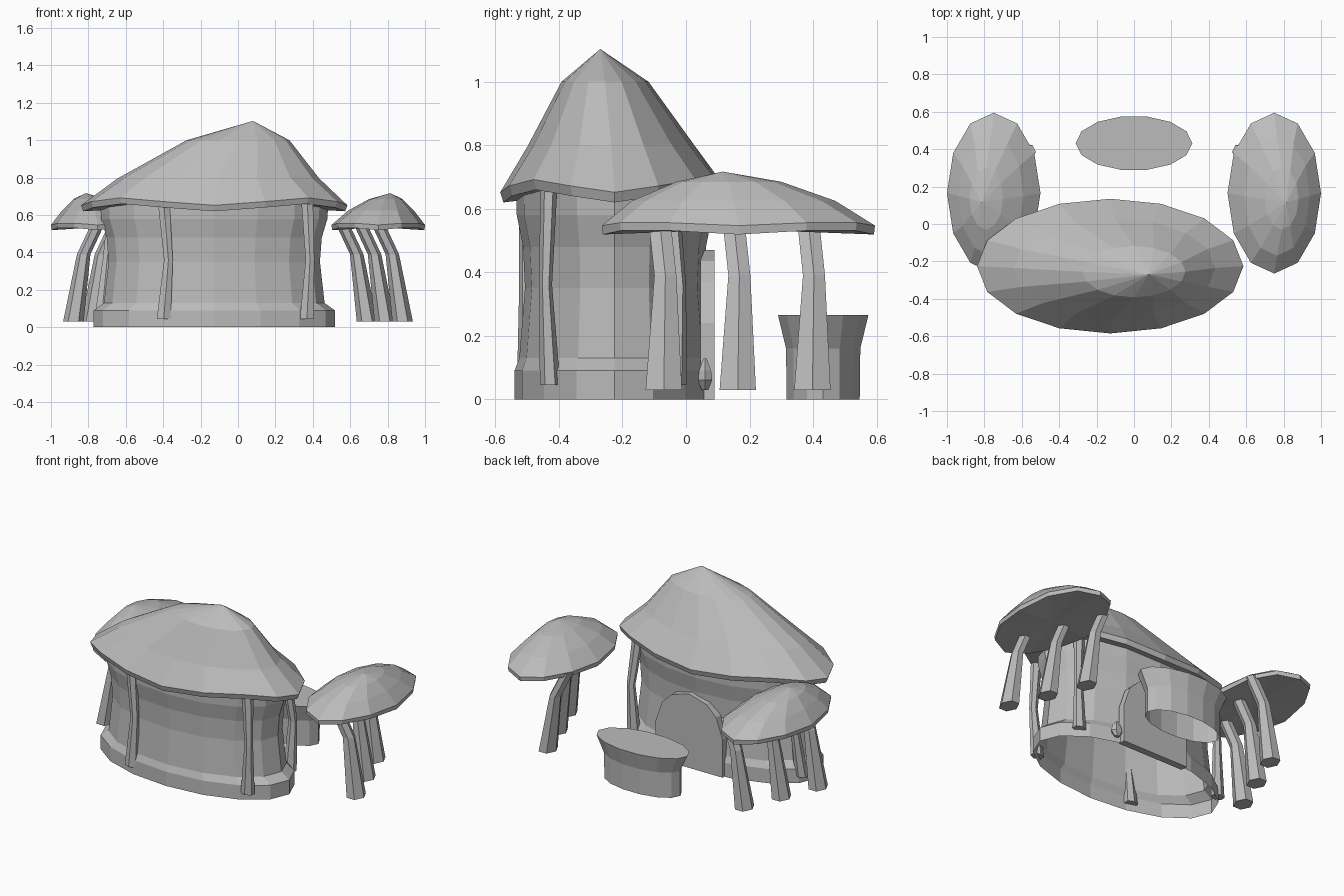
import bpy, bmesh
from math import sin, cos, pi

cube = bpy.data.objects.get("Cube")
if cube:
    bpy.data.objects.remove(cube)

GREY = (0.5, 0.5, 0.5, 1)
clay = bpy.data.materials.new("plain grey")
clay.use_nodes = True
clay.diffuse_color = GREY
clay.node_tree.nodes["Principled BSDF"].inputs["Base Color"].default_value = GREY


def finish(name, bm):
    bmesh.ops.remove_doubles(bm, verts=bm.verts, dist=0.0005)
    bmesh.ops.recalc_face_normals(bm, faces=bm.faces)
    mesh = bpy.data.meshes.new(name)
    bm.to_mesh(mesh)
    bm.free()
    mesh.materials.append(clay)
    obj = bpy.data.objects.new(name, mesh)
    bpy.context.collection.objects.link(obj)
    return obj


def loft(name, rings, n, bottom=False, top=False, turn=0):
    """Skin a stack of elliptical rings: (x, y, z, radius x, radius y, wave)."""
    bm = bmesh.new()
    loops = []
    for x, y, z, rx, ry, *wave in rings:
        amp = wave[0] if wave else 0
        angles = [2 * pi * (i + turn) / n for i in range(n)]
        loops.append([bm.verts.new((x + rx * cos(a), y + ry * sin(a), z - amp * cos(4 * a)))
                      for a in angles])
    for low, high in zip(loops, loops[1:]):
        for i in range(n):
            j = (i + 1) % n
            bm.faces.new((low[i], low[j], high[j], high[i]))
    if bottom:
        bm.faces.new(loops[0][::-1])
    if top:
        bm.faces.new(loops[-1])
    return finish(name, bm)


# Hut: plinth and wall in one hollow shell
HX, HY = -0.127, -0.225
wall = [(0, .645, .315), (.09, .645, .315), (.13, .59, .30), (.35, .565, .282),
        (.48, .575, .288), (.58, .605, .308), (.67, .61, .31)]
loft("hut_wall", [(HX, HY, z, rx, ry) for z, rx, ry in wall], 16)

# Large drooping roof with an off-centre peak
loft("hut_roof", [(HX, HY, .66, 0, 0),
                  (HX, HY, .64, .70, .35, .02),
                  (HX, HY, .672, .712, .36, .02),
                  (-.105, -.235, .80, .54, .265, .005),
                  (0, -.255, 1.0, .275, .137),
                  (.08, -.27, 1.103, 0, 0)], 16)

# Bent posts around the wall: bottom, knee and top positions
posts = {"front_right_post": ((-.397, -.50), (-.372, -.505), (-.397, -.50)),
         "front_left_post": ((.368, -.428), (.385, -.442), (.37, -.432)),
         "back_left_post": ((.385, -.03), (.40, -.02), (.37, -.05)),
         "back_right_post": ((-.73, -.12), (-.70, -.09), (-.66, -.06))}
for name, path in posts.items():
    sizes = ((.045, .043), (.36, .027), (.67, .036))
    loft(name, [(x, y, z, r, r * .75) for (x, y), (z, r) in zip(path, sizes)],
         6, True, True, .5)

# Arched door slab on the back wall
half_arch = [(.235, 0), (.235, .24), (.19, .37), (.12, .435)]
outline = half_arch + [(0, .47)] + [(-x, z) for x, z in reversed(half_arch)]
bm = bmesh.new()
face = bm.faces.new([bm.verts.new((x - .085, .045, z)) for x, z in outline])
slab = bmesh.ops.extrude_face_region(bm, geom=[face])
bmesh.ops.translate(bm, vec=(0, .045, 0),
                    verts=[v for v in slab["geom"] if isinstance(v, bmesh.types.BMVert)])
finish("door", bm)

# Small bud beside the door
loft("door_bud", [(.18, .06, .03, .015, .012), (.18, .06, .06, .04, .026),
                  (.18, .06, .09, .035, .022), (.18, .06, .128, .008, .006)],
     6, True, True)

# Flared oval table
loft("table", [(0, .432, 0, .262, .118), (0, .432, .16, .262, .12),
               (0, .432, .265, .312, .146)], 14, False, True)

# Two side canopies, each on three bent legs
for side, label in ((1, "left"), (-1, "right")):
    cap = [(.75, .165, .535, 0, 0), (.75, .165, .527, .247, .427, .008),
           (.75, .165, .553, .25, .43, .006), (.765, .15, .625, .175, .32),
           (.79, .135, .685, .09, .165), (.815, .115, .717, 0, 0)]
    loft(label + "_canopy", [(side * c[0], *c[1:]) for c in cap], 12)
    for x, y, spot in ((.88, -.07, "front"), (.785, .163, "middle"), (.69, .398, "back")):
        leg = [(x, y, .03, .055, .066), (x - .055, y + .005, .39, .036, .04),
               (x - .13, y - .012, .55, .036, .04)]
        loft(f"{label}_{spot}_leg", [(side * c[0], *c[1:]) for c in leg],
             6, True, True)
